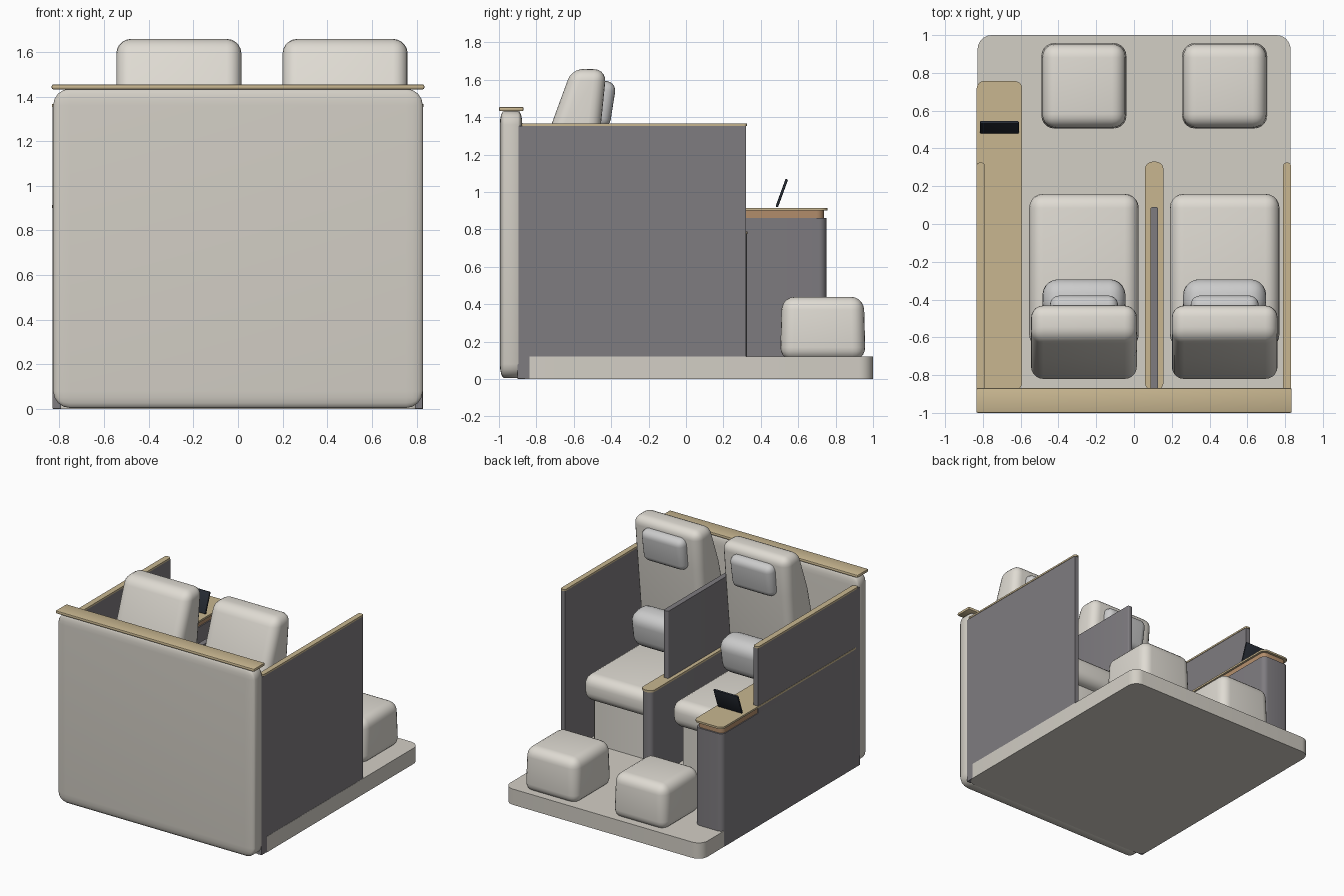
import bpy, bmesh, math
from mathutils import Matrix, Vector

if "Cube" in bpy.data.objects:
    bpy.data.objects.remove(bpy.data.objects["Cube"])


def mat(name, r, g, b):
    m = bpy.data.materials.new(name)
    m.diffuse_color = (r, g, b, 1)
    m.use_nodes = True
    m.node_tree.nodes["Principled BSDF"].inputs["Base Color"].default_value = m.diffuse_color
    return m


CREAM = mat("cream", 0.74, 0.71, 0.65)
SHELL = mat("shell", 0.65, 0.62, 0.56)
GREY = mat("dark_grey", 0.21, 0.20, 0.215)
PILLOW = mat("pillow_grey", 0.52, 0.52, 0.53)
WOOD = mat("light_wood", 0.58, 0.47, 0.28)
BROWN = mat("brown_wood", 0.45, 0.27, 0.15)
SCREEN = mat("screen_dark", 0.02, 0.025, 0.035)


def finish(bm, name, material):
    bmesh.ops.recalc_face_normals(bm, faces=bm.faces)
    me = bpy.data.meshes.new(name)
    bm.to_mesh(me)
    bm.free()
    ob = bpy.data.objects.new(name, me)
    bpy.context.collection.objects.link(ob)
    me.materials.append(material)
    bpy.ops.object.select_all(action='DESELECT')
    ob.select_set(True)
    bpy.context.view_layer.objects.active = ob
    bpy.ops.object.shade_smooth_by_angle(angle=math.radians(35))
    return ob


def box(name, xs, ys, zs, material, r=0.0, seg=4, vertical=False, tilt=0, squash=1, taper=1):
    """Rounded box from ranges; squash flattens the bevel along y, tilt leans about x."""
    size = Vector((xs[1] - xs[0], (ys[1] - ys[0]) / squash, zs[1] - zs[0]))
    mid = Vector((sum(xs) / 2, sum(ys) / 2, sum(zs) / 2))
    bm = bmesh.new()
    bmesh.ops.create_cube(bm, size=1)
    bmesh.ops.scale(bm, vec=size, verts=bm.verts)
    for v in bm.verts:
        if v.co.z > 0:
            v.co.x *= taper
            v.co.y *= taper
    if r:
        edges = [e for e in bm.edges if not vertical
                 or abs(e.verts[0].co.z - e.verts[1].co.z) > 1e-4]
        bmesh.ops.bevel(bm, geom=edges, offset=r, segments=seg, profile=0.5, affect='EDGES')
    bmesh.ops.scale(bm, vec=(1, squash, 1), verts=bm.verts)
    bmesh.ops.rotate(bm, matrix=Matrix.Rotation(math.radians(tilt), 3, 'X'), verts=bm.verts)
    bmesh.ops.translate(bm, vec=mid, verts=bm.verts)
    return finish(bm, name, material)


def backrest(name, cx):
    """Forward-leaning side profile, extruded across the seat width and rounded."""
    prof = [(-0.80, 0.56), (-0.82, 0.95), (-0.72, 1.36), (-0.61, 1.66),
            (-0.425, 1.655), (-0.455, 1.36), (-0.54, 0.56)]
    bm = bmesh.new()
    f = bm.faces.new([bm.verts.new((cx - 0.28, y, z)) for y, z in prof])
    ext = bmesh.ops.extrude_face_region(bm, geom=[f])
    bmesh.ops.translate(bm, vec=(0.56, 0, 0),
                        verts=[g for g in ext['geom'] if isinstance(g, bmesh.types.BMVert)])
    bmesh.ops.recalc_face_normals(bm, faces=bm.faces)
    sharp = [e for e in bm.edges if e.calc_face_angle(0) > math.radians(35)]
    bmesh.ops.bevel(bm, geom=sharp, offset=0.065, segments=5, profile=0.5, affect='EDGES')
    return finish(bm, name, CREAM)


# Floor plinth and rear shell
box("base", (-0.828, 0.829), (-0.90, 1.0), (0, 0.12), SHELL, 0.075, 6, vertical=True)
box("back_panel", (-0.828, 0.828), (-0.995, -0.875), (0.005, 1.435), SHELL, 0.075, 4, squash=0.3)
box("back_panel_trim", (-0.835, 0.835), (-1.0, -0.868), (1.432, 1.455), WOOD, 0.008, 2)

# Side walls with wooden caps
for side, x0, x1 in (("left", -0.831, -0.793), ("right", 0.793, 0.8275)):
    box(side + "_wall", (x0, x1), (-0.90, 0.32), (0.002, 1.353), GREY)
    box(side + "_wall_trim", (x0 - 0.003, x1 + 0.003), (-0.88, 0.325), (1.353, 1.366),
        WOOD, 0.015, 3, vertical=True)

# Side console with layered table top
box("side_console", (-0.831, -0.60), (-0.88, 0.75), (0.002, 0.86), GREY, 0.04, 5, vertical=True)
box("side_console_band", (-0.825, -0.608), (-0.88, 0.738), (0.86, 0.90), BROWN, 0.04, 5, vertical=True)
box("side_console_top", (-0.833, -0.592), (-0.88, 0.757), (0.90, 0.914), WOOD, 0.04, 5, vertical=True)

# Tilted screen
box("screen", (-0.815, -0.61), (0.505, 0.519), (0.915, 1.073), SCREEN, 0.004, 2, tilt=-20)

# Centre console and privacy divider
box("centre_console", (0.062, 0.152), (-0.88, 0.325), (0.10, 0.775), GREY, 0.035, 5, vertical=True)
box("centre_console_top", (0.058, 0.156), (-0.88, 0.33), (0.775, 0.79), WOOD, 0.04, 5, vertical=True)
box("centre_divider", (0.087, 0.128), (-0.88, 0.09), (0.79, 1.30), GREY, 0.012, 3, vertical=True)

# Two seats, each with cushions, pillows and an ottoman
for side, cx in (("left", -0.265), ("right", 0.48)):
    def span(w):
        return (cx - w / 2, cx + w / 2)
    box(side + "_seat_base", span(0.50), (-0.66, 0.08), (0.11, 0.50), CREAM, 0.03, 3, vertical=True)
    box(side + "_seat_cushion", span(0.58), (-0.66, 0.16), (0.465, 0.665), CREAM, 0.075, 5)
    backrest(side + "_backrest", cx)
    box(side + "_headrest", span(0.36), (-0.505, -0.39), (1.345, 1.595), PILLOW, 0.05, 5, tilt=-9)
    box(side + "_lumbar_pillow", span(0.44), (-0.51, -0.30), (0.72, 1.0), PILLOW, 0.085, 5, tilt=-9)
    box(side + "_ottoman", span(0.455), (0.503, 0.96), (0.10, 0.44), CREAM, 0.07, 5, taper=0.96)
